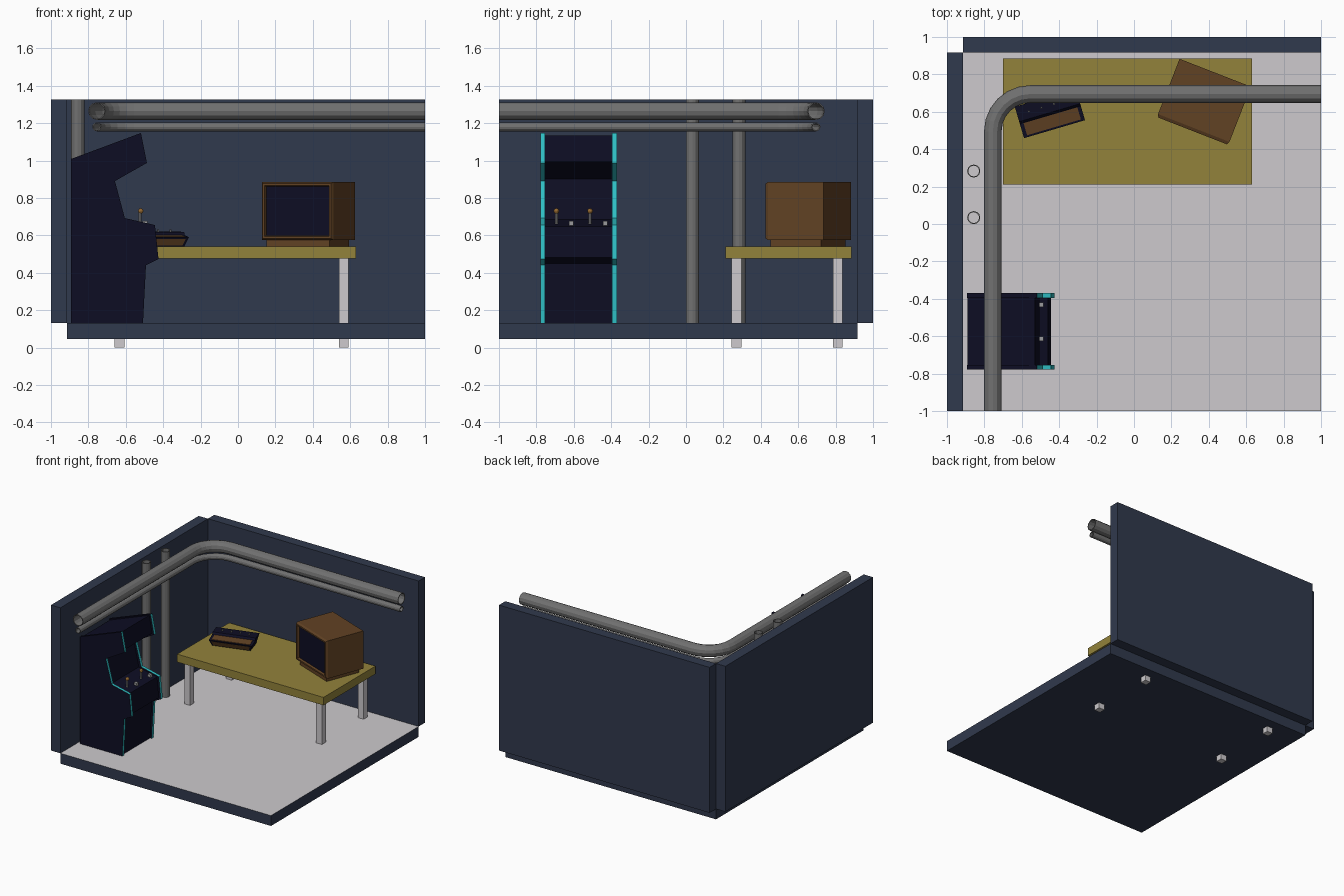
import bpy, bmesh, math
from mathutils import Vector, Matrix

if "Cube" in bpy.data.objects:
    bpy.data.objects.remove(bpy.data.objects["Cube"])


def mat(name, r, g, b):
    m = bpy.data.materials.new(name)
    m.diffuse_color = (r, g, b, 1)
    m.use_nodes = True
    m.node_tree.nodes["Principled BSDF"].inputs["Base Color"].default_value = m.diffuse_color
    return m


WALL = mat("slate_blue", 0.03, 0.041, 0.074)
PALE = mat("pale_grey", 0.61, 0.59, 0.61)
OLIVE = mat("olive_yellow", 0.29, 0.225, 0.043)
WOOD = mat("brown_wood", 0.12, 0.054, 0.017)
METAL = mat("pipe_grey", 0.165, 0.165, 0.165)
DARK = mat("midnight_blue", 0.0042, 0.0042, 0.017)
CYAN = mat("cyan_trim", 0.03, 0.54, 0.58)
KNOB = mat("amber_knob", 0.3, 0.14, 0.03)
STEEL = mat("light_steel", 0.33, 0.33, 0.34)


def finish(name, bm, mats, rule=None, matrix=None):
    bmesh.ops.recalc_face_normals(bm, faces=bm.faces)
    bm.normal_update()
    if rule:
        for f in bm.faces:
            f.material_index = rule(f)
    me = bpy.data.meshes.new(name)
    bm.to_mesh(me)
    bm.free()
    for m in mats:
        me.materials.append(m)
    ob = bpy.data.objects.new(name, me)
    bpy.context.collection.objects.link(ob)
    if matrix:
        ob.matrix_world = matrix
    return ob


def add_box(bm, lo, hi):
    lo, hi = Vector(lo), Vector(hi)
    size = hi - lo
    m = Matrix.Translation((lo + hi) / 2) @ Matrix.Diagonal((*size, 1))
    return bmesh.ops.create_cube(bm, size=1, matrix=m)["verts"]


def box(name, lo, hi, m, matrix=None):
    bm = bmesh.new()
    add_box(bm, lo, hi)
    return finish(name, bm, [m], None, matrix)


def prism(name, pts, at, a, b, mats, rule=None, matrix=None):
    """Extrude a profile; at(p, q, w) places a profile point at width w."""
    bm = bmesh.new()
    ra = [bm.verts.new(at(p, q, a)) for p, q in pts]
    rb = [bm.verts.new(at(p, q, b)) for p, q in pts]
    bm.faces.new(ra)
    bm.faces.new(rb)
    n = len(pts)
    for i in range(n):
        j = (i + 1) % n
        bm.faces.new((ra[i], ra[j], rb[j], rb[i]))
    return finish(name, bm, mats, rule, matrix)


def tube(name, path, r, sides=12, wall=0.006):
    """Hollow pipe swept along a path."""
    path = [Vector(p) for p in path]
    bm = bmesh.new()
    rings = []
    for i, p in enumerate(path):
        t = (path[min(i + 1, len(path) - 1)] - path[max(i - 1, 0)]).normalized()
        up = Vector((1, 0, 0)) if abs(t.z) > 0.9 else Vector((0, 0, 1))
        side = t.cross(up)
        rings.append([[bm.verts.new(p + rad * (side * math.cos(k * math.tau / sides)
                                               + up * math.sin(k * math.tau / sides)))
                       for k in range(sides)] for rad in (r, r - wall)])
    for k in range(sides):
        l = (k + 1) % sides
        for A, B in zip(rings, rings[1:]):
            for c in (0, 1):
                bm.faces.new((A[c][k], A[c][l], B[c][l], B[c][k]))
        for E in (rings[0], rings[-1]):
            bm.faces.new((E[0][k], E[0][l], E[1][l], E[1][k]))
    return finish(name, bm, [METAL])


# Room: floor slab with pale top, two walls
bm = bmesh.new()
add_box(bm, (-0.915, -1, 0.045), (1, 0.917, 0.13))
finish("floor", bm, [WALL, PALE], lambda f: int(f.normal.z > 0.5))
box("left_wall", (-1, -1, 0.13), (-0.915, 0.917, 1.325), WALL)
box("back_wall", (-0.915, 0.917, 0.13), (1, 1, 1.325), WALL)

# Ceiling pipes with a rounded corner, and two upright pipes
px, py, br = -0.755, 0.695, 0.2
bend = [(px + br - br * math.cos(a), py - br + br * math.sin(a))
        for a in (math.radians(15 * i) for i in range(7))]
run = [(px, -1)] + bend + [(1, py)]
for label, z, r in (("large", 1.264, 0.047), ("small", 1.18, 0.024)):
    tube(label + "_ceiling_pipe", [(x, y, z) for x, y in run], r)
for i, y in enumerate((0.034, 0.283)):
    tube("upright_pipe_%d" % (i + 1), [(-0.857, y, 0.13), (-0.857, y, 1.325)], 0.035)

# Table
box("table_top", (-0.7, 0.21, 0.475), (0.63, 0.885, 0.54), OLIVE)
for i, x in enumerate((-0.633, 0.566)):
    for j, y in enumerate((0.27, 0.812)):
        box("table_leg_%d%d" % (i, j), (x - 0.026, y - 0.026, 0), (x + 0.026, y + 0.026, 0.475), PALE)

# Arcade cabinet: trimmed side panels around a slightly recessed body
side = [(-0.893, 0.13), (-0.893, 1.008), (-0.519, 1.147), (-0.487, 0.987), (-0.658, 0.89),
        (-0.605, 0.692), (-0.444, 0.655), (-0.425, 0.473), (-0.492, 0.44), (-0.508, 0.13)]
core = [(-0.89, 0.13), (-0.89, 1.0), (-0.53, 1.135), (-0.505, 0.995), (-0.672, 0.9),
        (-0.625, 0.685), (-0.46, 0.648), (-0.443, 0.482), (-0.507, 0.45), (-0.522, 0.13)]
xz = lambda p, q, w: (p, w, q)
for label, a, b in (("near", -0.777, -0.754), ("far", -0.395, -0.37)):
    prism("cabinet_side_" + label, side, xz, a, b, [DARK, CYAN],
          lambda f: int(f.normal.x > 0.1))
prism("cabinet_body", core, xz, -0.754, -0.395, [DARK])
for i, y in enumerate((-0.693, -0.513)):
    bm = bmesh.new()
    bmesh.ops.create_cone(bm, cap_ends=True, segments=8, radius1=0.008, radius2=0.008, depth=0.07,
                          matrix=Matrix.Translation((-0.523, y, 0.69)))
    finish("joystick_shaft_%d" % i, bm, [STEEL])
    bm = bmesh.new()
    bmesh.ops.create_uvsphere(bm, u_segments=10, v_segments=6, radius=0.015,
                              matrix=Matrix.Translation((-0.52, y, 0.73)))
    finish("joystick_knob_%d" % i, bm, [KNOB])
    box("cabinet_button_%d" % i, (-0.51, y + 0.068, 0.645), (-0.483, y + 0.092, 0.677), STEEL)

# Television: chamfered front, recessed screen, narrower base
tv = Matrix.Translation((0.374, 0.653, 0)) @ Matrix.Rotation(math.radians(-21.3), 4, 'Z')
bm = bmesh.new()
add_box(bm, (-0.205, -0.15, 0.575), (0.205, 0.167, 0.885))
bm.normal_update()
front = min(bm.faces, key=lambda f: f.calc_center_median().y)
bmesh.ops.inset_region(bm, faces=[front], thickness=0.012, depth=0.017)
bmesh.ops.inset_region(bm, faces=[front], thickness=0.016, depth=0.0)
bmesh.ops.inset_region(bm, faces=[front], thickness=0.006, depth=-0.018)
front.material_index = 1
finish("television", bm, [WOOD, DARK], None, tv)
box("television_base", (-0.18, -0.145, 0.54), (0.18, 0.145, 0.576), WOOD, tv)

# Game console: flared dark shell with wooden panels and switches
gc = Matrix.Translation((-0.588, 0.459, 0)) @ Matrix.Rotation(math.radians(16.4), 4, 'Z')
shell = [(0.022, 0.54), (0, 0.59), (0.08, 0.6), (0.092, 0.617), (0.175, 0.62), (0.155, 0.54)]


def flare(p, q, w):
    k = 0.02 * max(0, (0.59 - q) / 0.05)
    return (w + (k if w < 0.17 else -k), p, q)


prism("console_shell", shell, flare, 0, 0.34, [DARK], None, gc)
top = [(0.01, 0.588), (0.01, 0.5945), (0.078, 0.603), (0.078, 0.596)]
prism("console_wood_top", top, lambda p, q, w: (w, p, q), 0.02, 0.32, [WOOD], None, gc)
face = [(0.022, 0.545), (0.0175, 0.545), (0.0022, 0.58), (0.008, 0.58)]
prism("console_wood_front", face, flare, 0.014, 0.326, [WOOD], None, gc)
for i in range(4):
    x = 0.06 + 0.07 * i
    box("console_switch_%d" % i, (x, 0.125, 0.615), (x + 0.01, 0.135, 0.63), METAL, gc)
